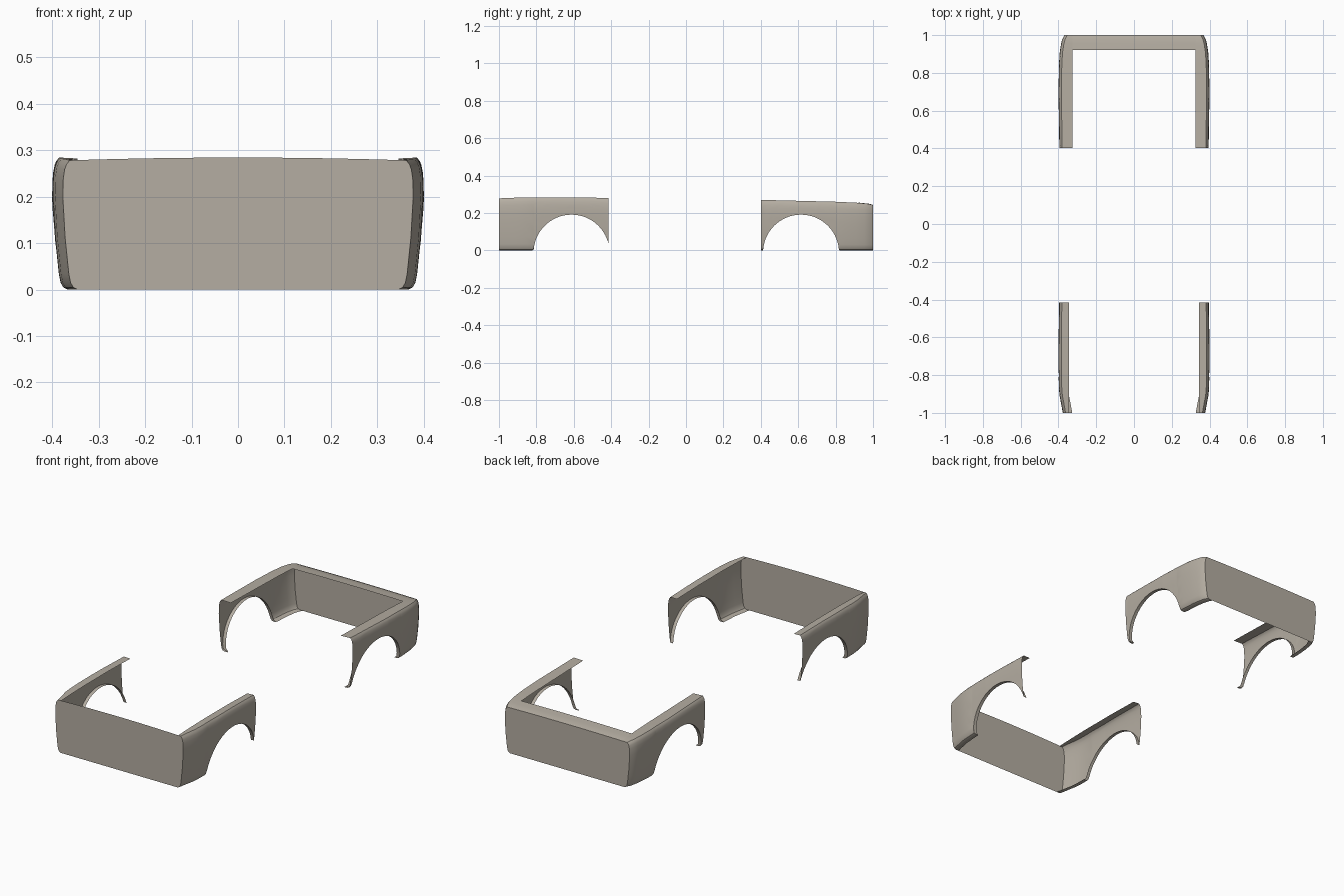
import bpy, bmesh, math

cube = bpy.data.objects.get("Cube")
if cube:
    bpy.data.objects.remove(cube, do_unlink=True)

paint = bpy.data.materials.new("warm_grey_paint")
paint.use_nodes = True
colour = (0.46, 0.42, 0.36, 1)
paint.diffuse_color = colour
paint.node_tree.nodes["Principled BSDF"].inputs["Base Color"].default_value = colour


def lerp(points, v):
    """Piecewise linear lookup in a list of (input, output) pairs."""
    for (a, p), (b, q) in zip(points, points[1:]):
        if v <= b:
            return p + (q - p) * max(0, (v - a) / (b - a))
    return points[-1][1]


# Inset of the body side from its widest line, by relative height
SIDE = [(0, 0.032), (0.015, 0.023), (0.05, 0.017), (0.12, 0.013), (0.4, 0.005),
        (0.72, 0), (0.86, 0.001), (0.93, 0.004), (0.97, 0.008), (1, 0.015)]
LEVELS = [t for t, _ in SIDE]
LEVELS[5:5] = [0.25, 0.55]
LEVELS.sort()

# Plan width and top height along distance from the model's middle
FRONT = dict(sign=-1, start=0.415, arch=0.612, rim=0.345, crown=0.006,
             width=[(0.415, 0.397), (0.7, 0.4), (0.86, 0.398), (0.91, 0.394),
                    (0.95, 0.386), (1, 0.377)],
             top=[(0.415, 0.28), (0.6, 0.284), (0.8, 0.284), (0.94, 0.281), (1, 0.278)])
REAR = dict(sign=1, start=0.402, arch=0.615, rim=0.325, crown=0.003,
            width=[(0.402, 0.395), (0.7, 0.4), (0.85, 0.397), (0.91, 0.393),
                   (0.955, 0.386), (0.98, 0.379), (1, 0.368)],
            top=[(0.402, 0.27), (0.6, 0.265), (0.8, 0.26), (0.93, 0.254),
                 (0.98, 0.248), (1, 0.242)])
RADIUS, HUB = 0.203, -0.012


def side_point(end, d, t):
    """Half width and height of the body side at distance d."""
    return lerp(end["width"], d) - lerp(SIDE, t), t * lerp(end["top"], d)


def build(name, rows, outward):
    """Skin a grid of points and turn its faces outward."""
    bm = bmesh.new()
    grid = [[bm.verts.new(p) for p in row] for row in rows]
    for a, b in zip(grid, grid[1:]):
        for i in range(len(a) - 1):
            bm.faces.new((a[i], a[i + 1], b[i + 1], b[i]))
    bm.normal_update()
    facing = sum(f.normal[outward[0]] * f.calc_area() for f in bm.faces)
    if facing * outward[1] < 0:
        bmesh.ops.reverse_faces(bm, faces=bm.faces[:])
    bmesh.ops.remove_doubles(bm, verts=bm.verts[:], dist=0.0001)
    mesh = bpy.data.meshes.new(name)
    bm.to_mesh(mesh)
    bm.free()
    mesh.materials.append(paint)
    ob = bpy.data.objects.new(name, mesh)
    bpy.context.collection.objects.link(ob)
    bpy.ops.object.select_all(action="DESELECT")
    ob.select_set(True)
    bpy.context.view_layer.objects.active = ob
    bpy.ops.object.shade_smooth_by_angle(angle=math.radians(28))


def fender(name, end, side):
    # Stations crowd around the wheel arch so its edge stays round
    reach = math.sqrt(RADIUS ** 2 - HUB ** 2)
    stations = [end["arch"] + reach * math.cos(math.pi * i / 32) for i in range(33)]
    stations += [d for d, _ in end["width"]]
    stations = sorted({round(d, 4) for d in stations if d >= end["start"]})
    rows = []
    for d in stations:
        top = lerp(end["top"], d)
        drop = RADIUS ** 2 - (d - end["arch"]) ** 2
        low = max(0, HUB + math.sqrt(max(0, drop))) / top
        y = d * end["sign"]
        wall = [side_point(end, d, low + u * (1 - low)) for u in LEVELS]
        # Folded lip below, flat rim above
        lip = (wall[0][0] - 0.018, wall[0][1])
        rim = (end["rim"], top - 0.002)
        rows.append([(side * x, y, z) for x, z in [lip] + wall + [rim]])
    build(name, rows, (0, side))


def end_panel(name, end):
    rows = []
    for t in LEVELS:
        half, z = side_point(end, 1, t)
        steps = [i / 8 for i in range(-8, 9)]
        rows.append([(half * s, end["sign"], z + end["crown"] * t * (1 - s * s))
                     for s in steps])
    build(name, rows, (1, end["sign"]))


def cross_rim(name, end):
    # Strip joining the two side rims, with a softened outer edge
    rows = []
    for d in (0.922, 0.955, 0.98, 1):
        rows.append([(end["rim"] * i / 8, d * end["sign"],
                      lerp(end["top"], d) - 0.002 + end["crown"] * (1 - (i / 8) ** 2))
                     for i in range(-8, 9)])
    build(name, rows, (2, 1))


for label, end in (("front", FRONT), ("rear", REAR)):
    for hand, side in (("left", 1), ("right", -1)):
        fender(f"{label}_{hand}_fender", end, side)
    end_panel(f"{label}_panel", end)
cross_rim("rear_top_rim", REAR)
